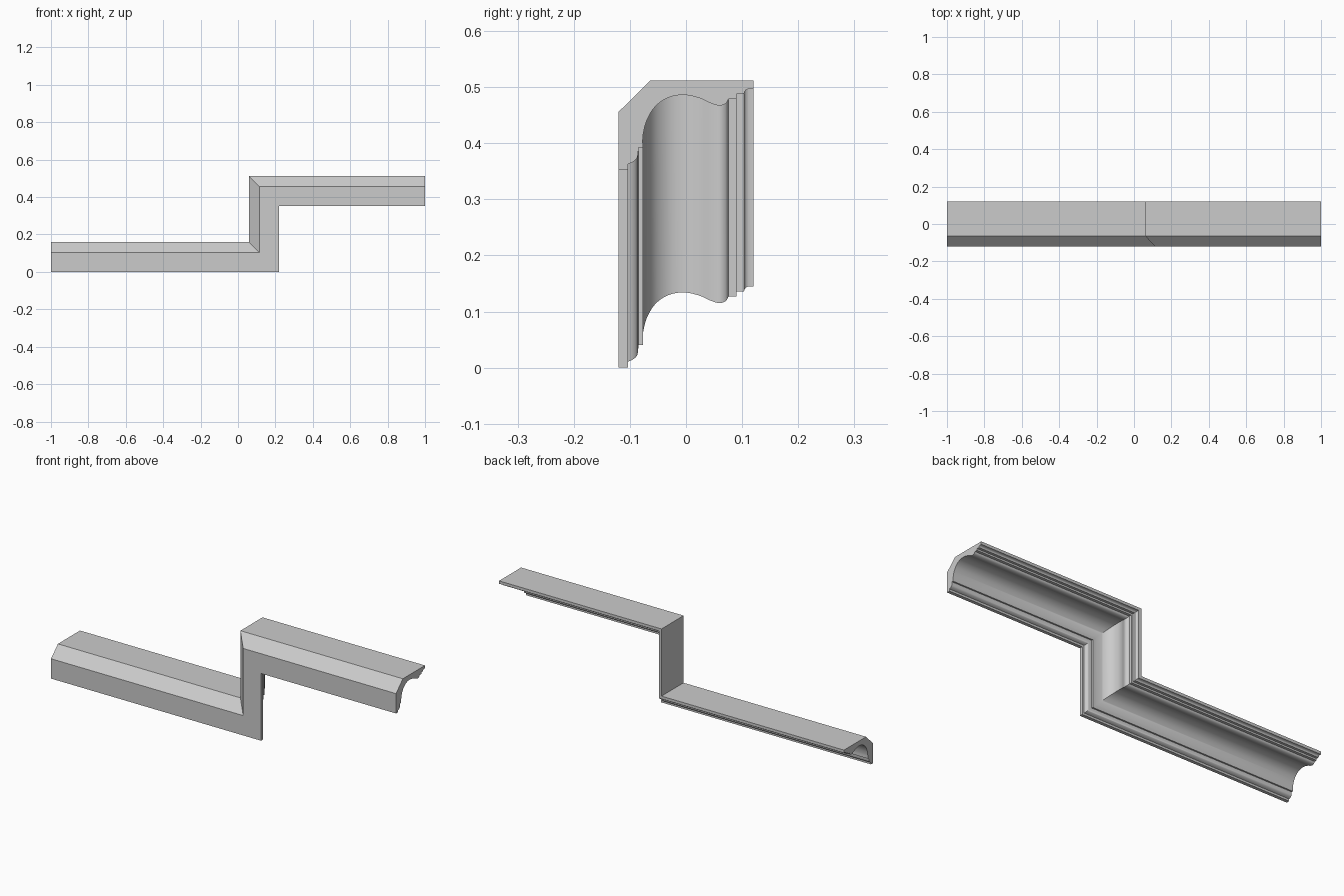
import bpy, bmesh
from mathutils import Vector

if "Cube" in bpy.data.objects:
    bpy.data.objects.remove(bpy.data.objects["Cube"])


def spline(pts, steps=6):
    """Catmull-Rom curve through the points."""
    p = [Vector(q) for q in pts]
    p = [2 * p[0] - p[1]] + p + [2 * p[-1] - p[-2]]
    out = []
    for a, b, c, d in zip(p, p[1:], p[2:], p[3:]):
        for i in range(steps):
            t = i / steps
            out.append(0.5 * (2 * b + (c - a) * t + (2 * a - 5 * b + 4 * c - d) * t * t
                              + (3 * b - a - 3 * c + d) * t ** 3))
    return [tuple(v) for v in out] + [tuple(p[-2])]


# Moulding profile as (y, height above the lower lip)
outer = [(-0.12, 0), (-0.12, 0.104), (-0.063, 0.16), (0.12, 0.16), (0.12, 0.145)]
back_steps = spline([(0.111, 0.145), (0.106, 0.142), (0.103, 0.136)], 3) + [
    (0.09, 0.136), (0.09, 0.127), (0.076, 0.127)]
cove = spline([(0.076, 0.127), (0.071, 0.119), (0.060, 0.115), (0.045, 0.119), (0.022, 0.129),
               (-0.005, 0.134), (-0.032, 0.129), (-0.055, 0.113), (-0.070, 0.088),
               (-0.0765, 0.062), (-0.077, 0.04)])[1:]
lip = [(-0.085, 0.04)] + spline([(-0.085, 0.035), (-0.087, 0.022), (-0.094, 0.015),
                                 (-0.103, 0.011)], 3) + [(-0.103, 0)]
profile = outer + back_steps + cove + lip

# Sweep along the stepped path with mitred corners
RISER, RISE = 0.218, 0.352
stations = [lambda w: (-1, w),
            lambda w: (RISER - w, w),
            lambda w: (RISER - w, RISE + w),
            lambda w: (1, RISE + w)]
bm = bmesh.new()
rings = []
for at in stations:
    ring = []
    for y, w in profile:
        x, z = at(w)
        ring.append(bm.verts.new((x, y, z)))
    rings.append(ring)
n = len(profile)
for a, b in zip(rings, rings[1:]):
    for i in range(n):
        j = (i + 1) % n
        bm.faces.new((a[i], a[j], b[j], b[i]))

# End caps
bm.faces.new(rings[0])
bm.faces.new(rings[-1][::-1])
bmesh.ops.recalc_face_normals(bm, faces=bm.faces)

mesh = bpy.data.meshes.new("stepped_cornice_moulding")
bm.to_mesh(mesh)
bm.free()
moulding = bpy.data.objects.new("stepped_cornice_moulding", mesh)
bpy.context.collection.objects.link(moulding)
bpy.context.view_layer.objects.active = moulding
moulding.select_set(True)
bpy.ops.object.shade_smooth_by_angle()
